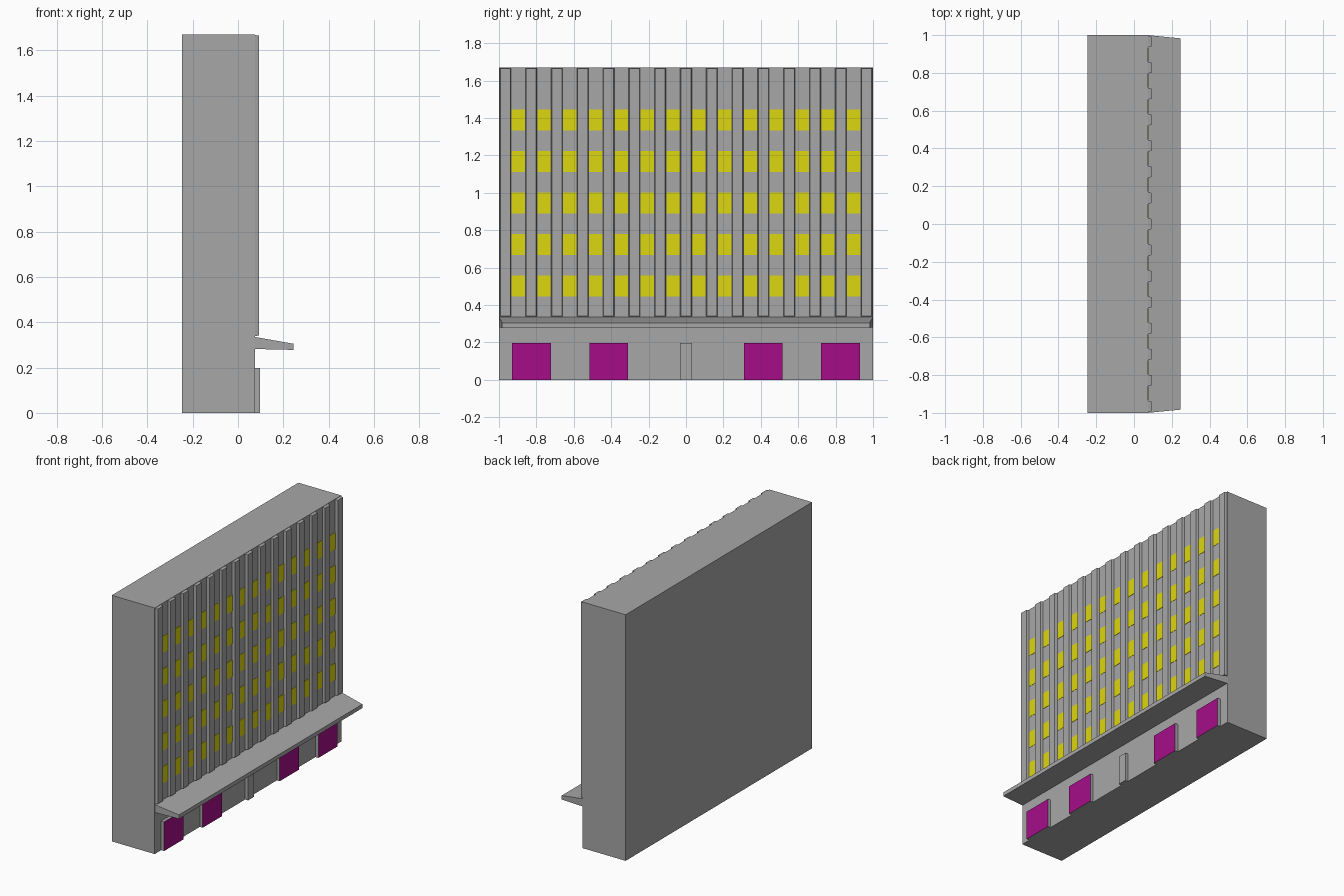
import bpy, bmesh

if "Cube" in bpy.data.objects:
    bpy.data.objects.remove(bpy.data.objects["Cube"])


def material(name, rgb):
    m = bpy.data.materials.new(name)
    m.use_nodes = True
    m.diffuse_color = (*rgb, 1)
    m.node_tree.nodes["Principled BSDF"].inputs["Base Color"].default_value = (*rgb, 1)
    return m


GREY = material("concrete grey", (0.39, 0.39, 0.39))
YELLOW = material("window yellow", (0.72, 0.68, 0.005))
MAGENTA = material("shopfront magenta", (0.38, 0.004, 0.25))


def block(name, x, y, z, mat=GREY, taper=0.0, face_mat=None):
    """Box from ranges; the street (+x) face can be narrowed or coloured."""
    bm = bmesh.new()
    bmesh.ops.create_cube(bm, size=1)
    for v in bm.verts:
        out = v.co.x > 0
        sy, sz = v.co.y * 2, v.co.z * 2
        v.co = [r[int(c > 0)] for r, c in zip((x, y, z), v.co)]
        if out:
            v.co.y -= sy * taper
            v.co.z -= sz * taper
    bm.normal_update()
    if face_mat:
        for f in bm.faces:
            f.material_index = int(f.normal.x > 0.9)
    me = bpy.data.meshes.new(name)
    bm.to_mesh(me)
    bm.free()
    for m in (mat, face_mat):
        if m:
            me.materials.append(m)
    ob = bpy.data.objects.new(name, me)
    bpy.context.collection.objects.link(ob)
    return ob


WALL = 0.075
HEIGHT = 1.67
BAYS = 14
PITCH = 1.932 / BAYS

# Main slab
block("building_body", (-0.247, WALL), (-1, 1), (0, HEIGHT))

# Vertical fins across the facade
for i in range(BAYS + 1):
    y = (i - BAYS / 2) * PITCH
    block(f"facade_fin_{i + 1}", (WALL - 0.005, 0.093), (y - 0.032, y + 0.032),
          (0.337, HEIGHT - 0.001), taper=0.005)

# Windows between the fins, five storeys
for row in range(5):
    z = 0.503 + row * 0.2215
    for i in range(BAYS):
        y = (i + 0.5 - BAYS / 2) * PITCH
        block(f"window_{row + 1}_{i + 1}", (WALL - 0.002, WALL + 0.002),
              (y - 0.036, y + 0.036), (z - 0.056, z + 0.056), YELLOW)

# Canopy, sloping down and narrowing toward its outer edge
canopy = block("entrance_canopy", (WALL - 0.005, 0.245), (-1, 1), (0.282, 0.336))
for v in canopy.data.vertices:
    if v.co.x > WALL:
        v.co.y *= 0.983
        v.co.z = 0.305 if v.co.z > 0.3 else 0.278

# Shopfronts and the narrow entrance pier
for side in (-1, 1):
    for n, c in enumerate((0.413, 0.827)):
        y = side * c
        block(f"shopfront_{'left' if side > 0 else 'right'}_{n + 1}", (WALL - 0.005, 0.097),
              (y - 0.104, y + 0.104), (0, 0.198), face_mat=MAGENTA)
block("entrance_pier", (WALL - 0.005, 0.097), (-0.031, 0.031), (0, 0.198))
